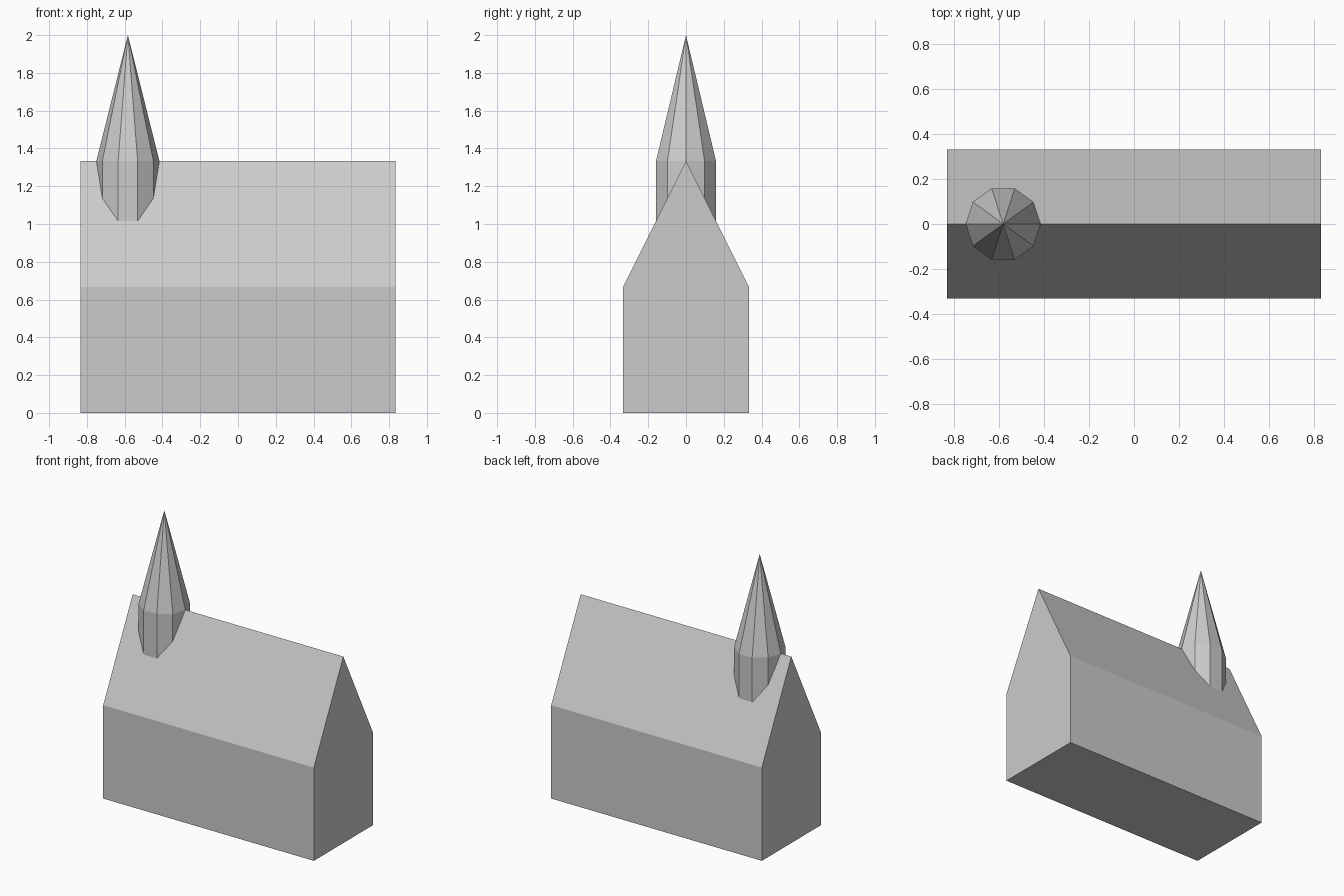
import bpy
import bmesh
from math import cos, sin, tau

old = bpy.data.objects.get("Cube")
if old:
    bpy.data.objects.remove(old, do_unlink=True)

# Plain stone colour used for the whole building
stone = bpy.data.materials.new("light_grey_stone")
stone.use_nodes = True
GREY = (0.6, 0.6, 0.6, 1.0)
stone.diffuse_color = GREY
stone.node_tree.nodes["Principled BSDF"].inputs["Base Color"].default_value = GREY


def finish(name, bm):
    """Turn a bmesh into a flat-shaded object with the stone material."""
    bmesh.ops.recalc_face_normals(bm, faces=bm.faces)
    mesh = bpy.data.meshes.new(name)
    bm.to_mesh(mesh)
    bm.free()
    mesh.materials.append(stone)
    obj = bpy.data.objects.new(name, mesh)
    bpy.context.collection.objects.link(obj)
    return obj


def extrude_up(bm, face, vector):
    """Extrude a closing face and return the new vertices."""
    new = bmesh.ops.extrude_face_region(bm, geom=[face], use_keep_orig=True)
    verts = [g for g in new["geom"] if isinstance(g, bmesh.types.BMVert)]
    bmesh.ops.translate(bm, verts=verts, vec=vector)
    return verts


# Nave: gabled end profile extruded along x
half_length, half_width, eaves, ridge = 0.833, 0.333, 0.667, 1.333
profile = [(-half_width, 0), (half_width, 0), (half_width, eaves),
           (0, ridge), (-half_width, eaves)]
bm = bmesh.new()
gable = bm.faces.new([bm.verts.new((-half_length, y, z)) for y, z in profile])
extrude_up(bm, gable, (2 * half_length, 0, 0))
finish("nave", bm)

# Bell tower: ten-sided shaft rising through the roof, topped by a spire
sides, radius, tower_x, spire_top = 10, 0.167, -0.583, 2.0
bm = bmesh.new()
ring = [bm.verts.new((tower_x + radius * cos(tau * i / sides),
                      radius * sin(tau * i / sides), eaves))
        for i in range(sides)]
top = extrude_up(bm, bm.faces.new(ring), (0, 0, ridge - eaves))
cap = next(f for f in bm.faces if all(v in top for v in f.verts))
apex = bmesh.ops.poke(bm, faces=[cap])["verts"][0]
apex.co = (tower_x, 0, spire_top)
finish("bell_tower", bm)
